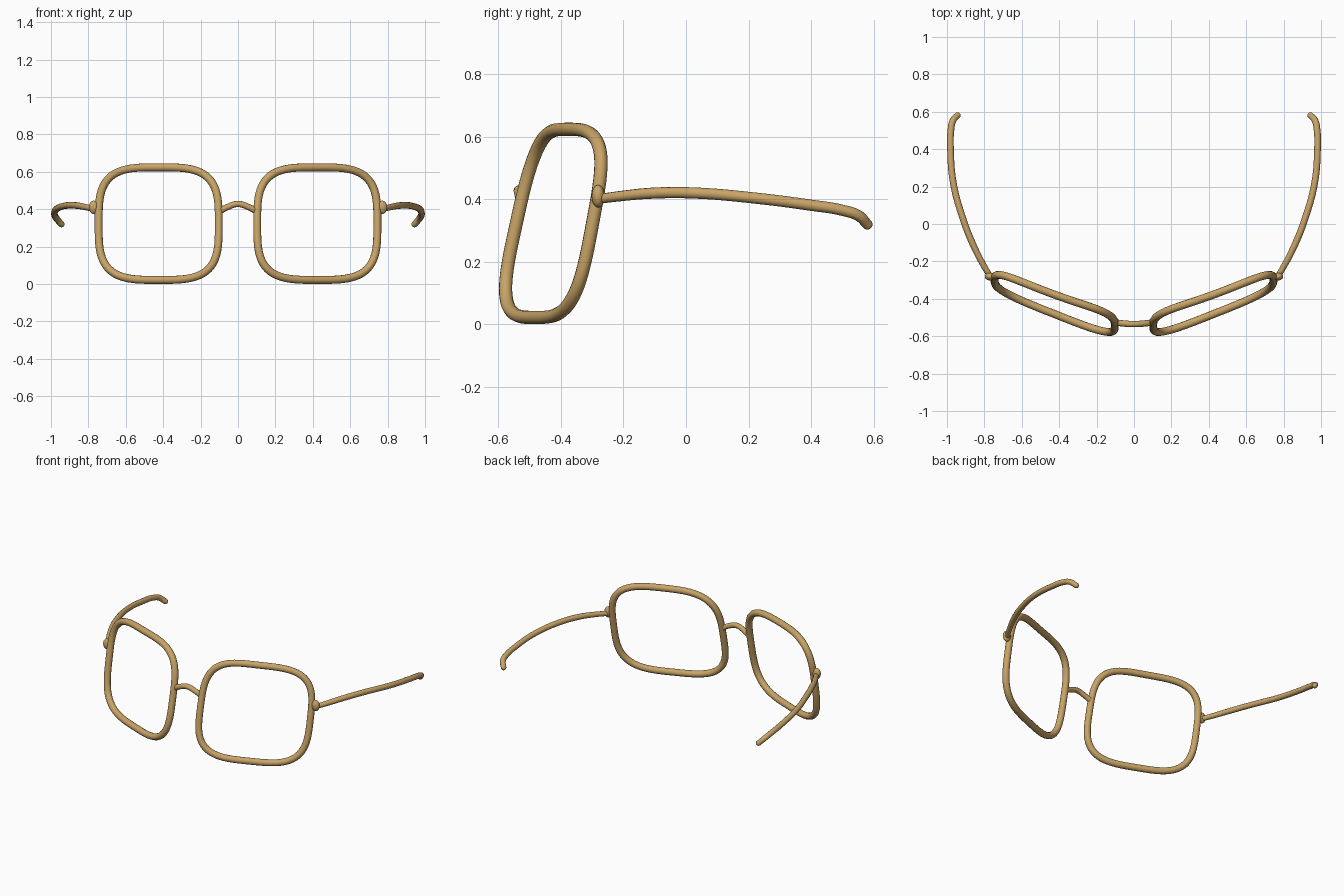
import bpy
import math
from mathutils import Vector

cube = bpy.data.objects.get("Cube")
if cube:
    bpy.data.objects.remove(cube)

gold = bpy.data.materials.new("warm gold")
gold.use_nodes = True
gold.diffuse_color = (0.58, 0.37, 0.135, 1)
gold.node_tree.nodes["Principled BSDF"].inputs["Base Color"].default_value = gold.diffuse_color


def finish(name, mesh):
    """Link a mesh as a smooth gold part."""
    mesh.materials.clear()
    mesh.materials.append(gold)
    for face in mesh.polygons:
        face.use_smooth = True
    obj = bpy.data.objects.new(name, mesh)
    bpy.context.collection.objects.link(obj)


def tube(name, points, radius, closed=False, radii=None):
    """Sweep a round wire along a smooth path."""
    curve = bpy.data.curves.new(name, "CURVE")
    curve.dimensions = "3D"
    curve.bevel_depth = radius
    curve.bevel_resolution = 4
    curve.resolution_u = 3 if closed else 10
    curve.use_fill_caps = True
    spline = curve.splines.new("BEZIER")
    spline.bezier_points.add(len(points) - 1)
    spline.use_cyclic_u = closed
    for i, (bp, co) in enumerate(zip(spline.bezier_points, points)):
        bp.co = co
        bp.handle_left_type = bp.handle_right_type = "AUTO"
        bp.radius = radii[i] if radii else 1
    helper = bpy.data.objects.new(name + "_path", curve)
    bpy.context.collection.objects.link(helper)
    bpy.context.view_layer.update()
    graph = bpy.context.evaluated_depsgraph_get()
    mesh = bpy.data.meshes.new_from_object(helper.evaluated_get(graph))
    bpy.data.objects.remove(helper)
    finish(name, mesh)


def ellipsoid(name, centre, size):
    bpy.ops.mesh.primitive_uv_sphere_add(segments=20, ring_count=12, location=centre)
    obj = bpy.context.object
    obj.name = name
    obj.scale = size
    obj.data.materials.append(gold)
    bpy.ops.object.shade_smooth()


def rim_point(t):
    """Rounded square outline on a tilted, wrapped lens surface."""
    c, s = math.cos(t), math.sin(t)
    n = 2 / 3.45
    u = math.copysign(abs(c) ** n, c)
    v = math.copysign(abs(s) ** n, s)
    y = -0.421 + 0.122 * u + 0.061 * v - 0.005 * u * v
    y -= 0.018 * max(v, 0) ** 2 * (1 - u * u)
    return Vector((0.424 + 0.321 * u, y, 0.323 + 0.301 * v))


# Rim outline, resampled evenly so the wire stays smooth
fine = [rim_point(2 * math.pi * i / 4000) for i in range(4000)]
rim, step = [fine[0]], 0.04
for p in fine:
    if (p - rim[-1]).length >= step:
        rim.append(p)
if (rim[-1] - rim[0]).length < step / 2:
    rim.pop()

# Temple arm from hinge to hooked ear tip
temple = [(0.765, -0.285, 0.400), (0.805, -0.22, 0.409), (0.865, -0.10, 0.420),
          (0.915, 0.03, 0.420), (0.966, 0.22, 0.404), (0.981, 0.40, 0.381),
          (0.979, 0.50, 0.365), (0.968, 0.553, 0.347), (0.944, 0.580, 0.320)]
temple_radii = [0.85, 0.92, 1, 1, 1, 1, 1, 1, 0.95]

for side, label in ((1, "left"), (-1, "right")):
    def flip(p):
        return (side * p[0], p[1], p[2])
    tube(label + "_rim", [flip(p) for p in rim], 0.0213, closed=True)
    tube(label + "_temple", [flip(p) for p in temple], 0.0178, radii=temple_radii)
    ellipsoid(label + "_hinge", flip((0.77, -0.281, 0.41)), (0.028, 0.021, 0.036))
    ellipsoid(label + "_ear_tip", flip(temple[-1]), (0.0168, 0.0168, 0.0168))

# Arched nose bridge
tube("bridge", [(-0.105, -0.525, 0.385), (-0.055, -0.532, 0.412), (0, -0.535, 0.428),
                (0.055, -0.532, 0.412), (0.105, -0.525, 0.385)], 0.0168)
